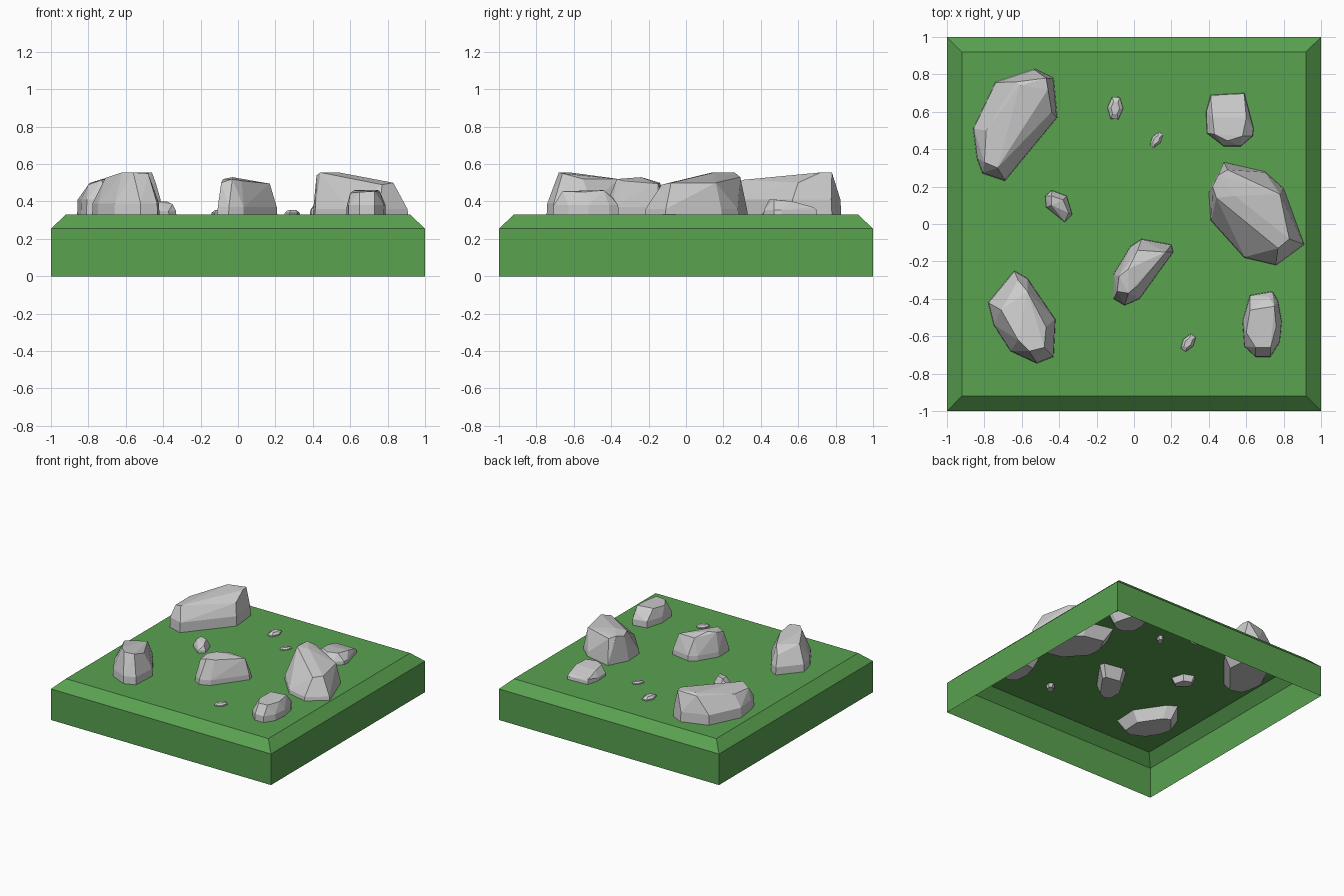
import bpy, bmesh, math

if "Cube" in bpy.data.objects:
    bpy.data.objects.remove(bpy.data.objects["Cube"])

GROUND = 0.33


def finish(bm, name, mat=None):
    me = bpy.data.meshes.new(name)
    bm.to_mesh(me)
    bm.free()
    ob = bpy.data.objects.new(name, me)
    bpy.context.collection.objects.link(ob)
    if mat:
        me.materials.append(mat)
    return ob


def rock(name, outline, crown, shoulder=0.38, depth=0.09):
    """Convex faceted rock: sunk foot, ground ring, shoulder ring, crown points."""
    cx = sum(p[0] for p in outline) / len(outline)
    cy = sum(p[1] for p in outline) / len(outline)
    bm = bmesh.new()
    for z, s in ((GROUND - depth, 0.75), (GROUND, 1.0), (shoulder, 0.985)):
        for x, y in outline:
            bm.verts.new((cx + (x - cx) * s, cy + (y - cy) * s, z))
    for p in crown:
        bm.verts.new(p)
    res = bmesh.ops.convex_hull(bm, input=bm.verts[:])
    junk = {v for v in res["geom_interior"] + res["geom_unused"]
            if isinstance(v, bmesh.types.BMVert)}
    bmesh.ops.delete(bm, geom=list(junk), context='VERTS')
    bmesh.ops.dissolve_limit(bm, angle_limit=math.radians(5),
                             verts=bm.verts[:], edges=bm.edges[:])
    bmesh.ops.recalc_face_normals(bm, faces=bm.faces[:])
    return finish(bm, name)


def pebble(name, x, y, length, width, angle, height):
    """Small rock from a turned six-sided oval."""
    c, s = math.cos(angle), math.sin(angle)

    def oval(k):
        pts = []
        for i in range(6):
            a = math.tau * (i + 0.5) / 6
            u, v = k * length * math.cos(a), k * width * math.sin(a)
            pts.append((x + u * c - v * s, y + u * s + v * c))
        return pts
    top = [(px, py, GROUND + height) for px, py in oval(0.55)]
    rock(name, oval(1), top, GROUND + height * 0.4, 0.03)


# Grass tile: open-bottomed shell with a chamfered top edge
green = bpy.data.materials.new("grass")
green.diffuse_color = (0.10, 0.36, 0.08, 1)
green.use_nodes = True
green.node_tree.nodes["Principled BSDF"].inputs["Base Color"].default_value = green.diffuse_color
bm = bmesh.new()
rings = []
for half, z in ((1, 0), (1, 0.255), (0.92, GROUND)):
    rings.append([bm.verts.new((sx * half, sy * half, z))
                  for sx, sy in ((-1, -1), (1, -1), (1, 1), (-1, 1))])
for lo, hi in zip(rings, rings[1:]):
    for i in range(4):
        j = (i + 1) % 4
        bm.faces.new((lo[i], lo[j], hi[j], hi[i]))
bm.faces.new(rings[-1])
finish(bm, "grass_tile", green)

# Large rocks
rock("rock_back_left",
     [(-.74, .76), (-.53, .83), (-.43, .78), (-.41, .57), (-.69, .23), (-.81, .27), (-.84, .35), (-.86, .51)],
     [(-.63, .76, .54), (-.47, .78, .555), (-.46, .72, .555), (-.61, .74, .555), (-.44, .60, .50),
      (-.80, .33, .49), (-.73, .30, .515), (-.79, .50, .50)], 0.41)
rock("rock_right",
     [(.48, .33), (.70, .28), (.80, .19), (.91, -.11), (.76, -.22), (.59, -.18), (.41, .02), (.40, .17)],
     [(.42, .20, .54), (.45, .26, .555), (.50, .29, .53), (.54, .15, .555), (.78, .16, .50),
      (.83, -.08, .50), (.77, -.13, .49), (.44, .14, .555)], 0.36)
rock("rock_front_left",
     [(-.64, -.25), (-.57, -.29), (-.42, -.51), (-.43, -.71), (-.52, -.745), (-.66, -.68), (-.75, -.54), (-.78, -.42)],
     [(-.56, -.68, .555), (-.48, -.66, .55), (-.62, -.62, .555), (-.47, -.55, .52), (-.57, -.36, .52),
      (-.71, -.46, .525), (-.62, -.30, .47)], 0.39)
rock("rock_centre",
     [(.04, -.08), (.20, -.11), (.21, -.15), (.03, -.40), (-.05, -.435), (-.11, -.40), (-.11, -.27), (-.02, -.12)],
     [(-.09, -.36, .50), (-.03, -.37, .52), (.02, -.33, .51), (-.03, -.24, .53), (-.08, -.28, .52),
      (.02, -.14, .50), (.17, -.15, .495)], 0.37)

# Medium rocks
rock("rock_back_right",
     [(.41, .69), (.59, .70), (.64, .51), (.635, .47), (.57, .415), (.48, .415), (.39, .485), (.385, .60)],
     [(.41, .68, .37), (.59, .68, .37), (.60, .57, .40), (.42, .57, .40), (.58, .47, .41), (.43, .48, .41),
      (.50, .445, .41)], 0.355, 0.07)
rock("rock_front_right",
     [(.62, -.38), (.74, -.36), (.77, -.41), (.79, -.52), (.78, -.63), (.73, -.71), (.65, -.71), (.59, -.655), (.58, -.52)],
     [(.65, -.66, .45), (.73, -.66, .455), (.76, -.55, .45), (.75, -.44, .46), (.62, -.46, .46),
      (.60, -.58, .445), (.72, -.39, .42)], 0.38, 0.07)
rock("rock_small_left",
     [(-.44, .18), (-.36, .15), (-.33, .05), (-.37, .01), (-.47, .09), (-.475, .15)],
     [(-.44, .15, .40), (-.38, .13, .40), (-.35, .06, .385), (-.44, .10, .40)], 0.35, 0.05)

# Pebbles
pebble("pebble_back", -.10, .62, .068, .042, math.radians(86), 0.024)
pebble("pebble_middle", .12, .45, .050, .026, math.radians(55), 0.018)
pebble("pebble_front", .29, -.635, .055, .032, math.radians(55), 0.024)
